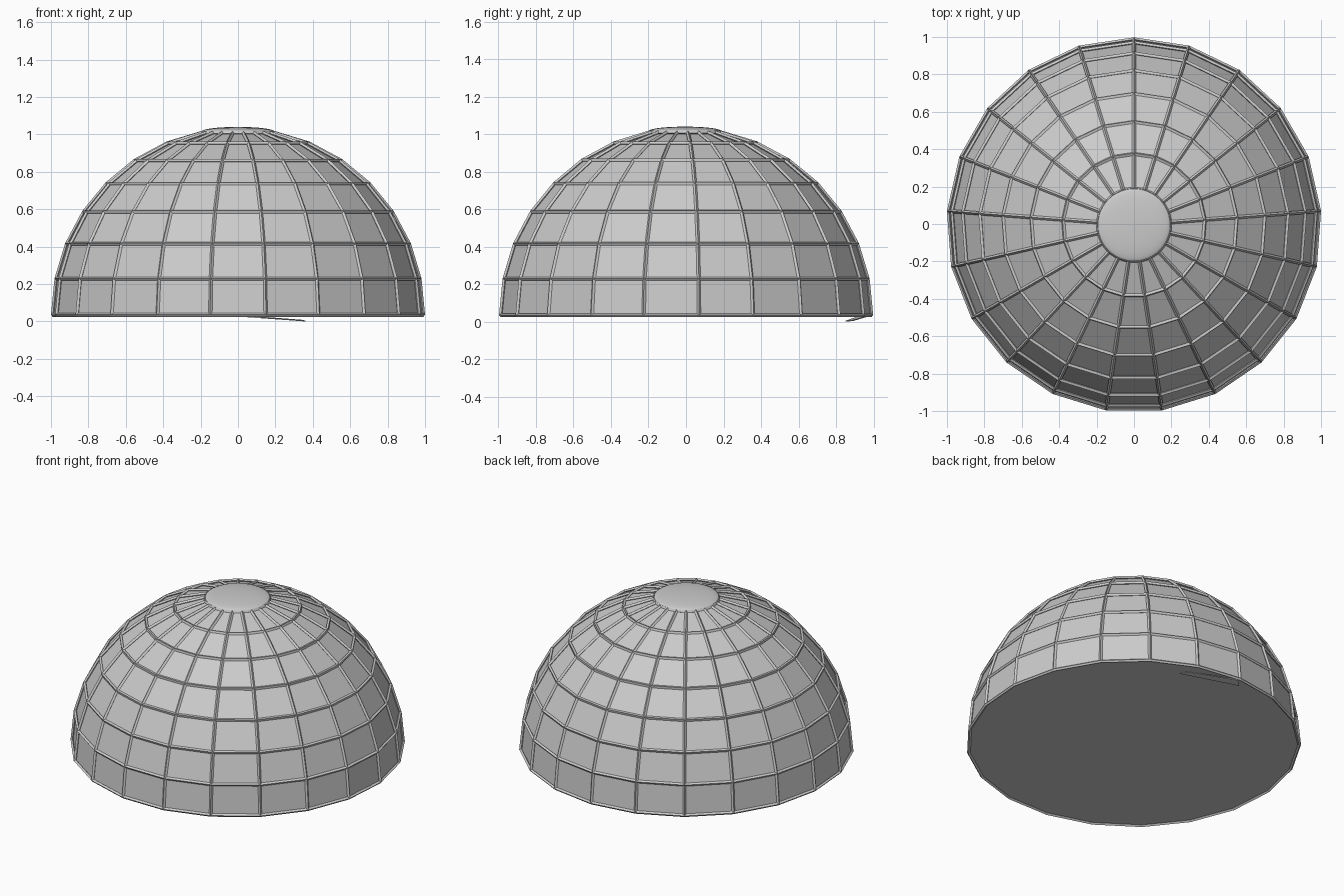
import bpy, bmesh, math
from mathutils import Vector

if "Cube" in bpy.data.objects:
    bpy.data.objects.remove(bpy.data.objects["Cube"])

N = 21                      # sides around the dome
BASE = 0.035                # height of the lowest ring
STEP = math.radians(11.25)  # angle between rings
RINGS = 8
OFF_Y = -0.005


def finish(bm, name):
    bmesh.ops.recalc_face_normals(bm, faces=bm.faces)
    me = bpy.data.meshes.new(name)
    bm.to_mesh(me)
    bm.free()
    ob = bpy.data.objects.new(name, me)
    bpy.context.collection.objects.link(ob)
    return ob


def dome(name, radius, closed):
    bm = bmesh.new()
    rings = []
    for j in range(RINGS):
        r, z = radius * math.cos(j * STEP), BASE + radius * math.sin(j * STEP)
        ring = []
        for i in range(N):
            a = math.pi / 2 + i * 2 * math.pi / N
            ring.append(bm.verts.new((r * math.cos(a), r * math.sin(a) + OFF_Y, z)))
        rings.append(ring)
    for lo, hi in zip(rings, rings[1:]):
        for i in range(N):
            k = (i + 1) % N
            bm.faces.new((lo[i], lo[k], hi[k], hi[i]))
    if closed:
        bm.faces.new(rings[0][::-1])
        bm.faces.new(rings[-1])
    return finish(bm, name)


# flat panels with a closed floor
dome("dome_panels", 0.987, True)

# raised grid of ribs
ribs = dome("dome_ribs", 0.993, False)
w = ribs.modifiers.new("wire", 'WIREFRAME')
w.thickness = 0.02
w.use_boundary = True
w.use_replace = True
w.use_even_offset = True

# smooth shallow cap on top
bpy.ops.mesh.primitive_uv_sphere_add(segments=48, ring_count=24, radius=1,
                                     location=(0, OFF_Y, 1.016))
cap = bpy.context.object
cap.name = "top_cap"
cap.scale = (0.194, 0.194, 0.024)
bpy.ops.object.shade_smooth()

# thin tilted flap under the back rim
bm = bmesh.new()
pts = [(0.36, 0.85, 0.0), (0.34, 0.89, 0.004), (0.0, 0.98, 0.03), (-0.04, 0.93, 0.029)]
low = [bm.verts.new(p) for p in pts]
top = [bm.verts.new(Vector(p) + Vector((0, 0, 0.005))) for p in pts]
bm.faces.new(low[::-1])
bm.faces.new(top)
for i in range(4):
    k = (i + 1) % 4
    bm.faces.new((low[i], low[k], top[k], top[i]))
finish(bm, "rim_flap")
